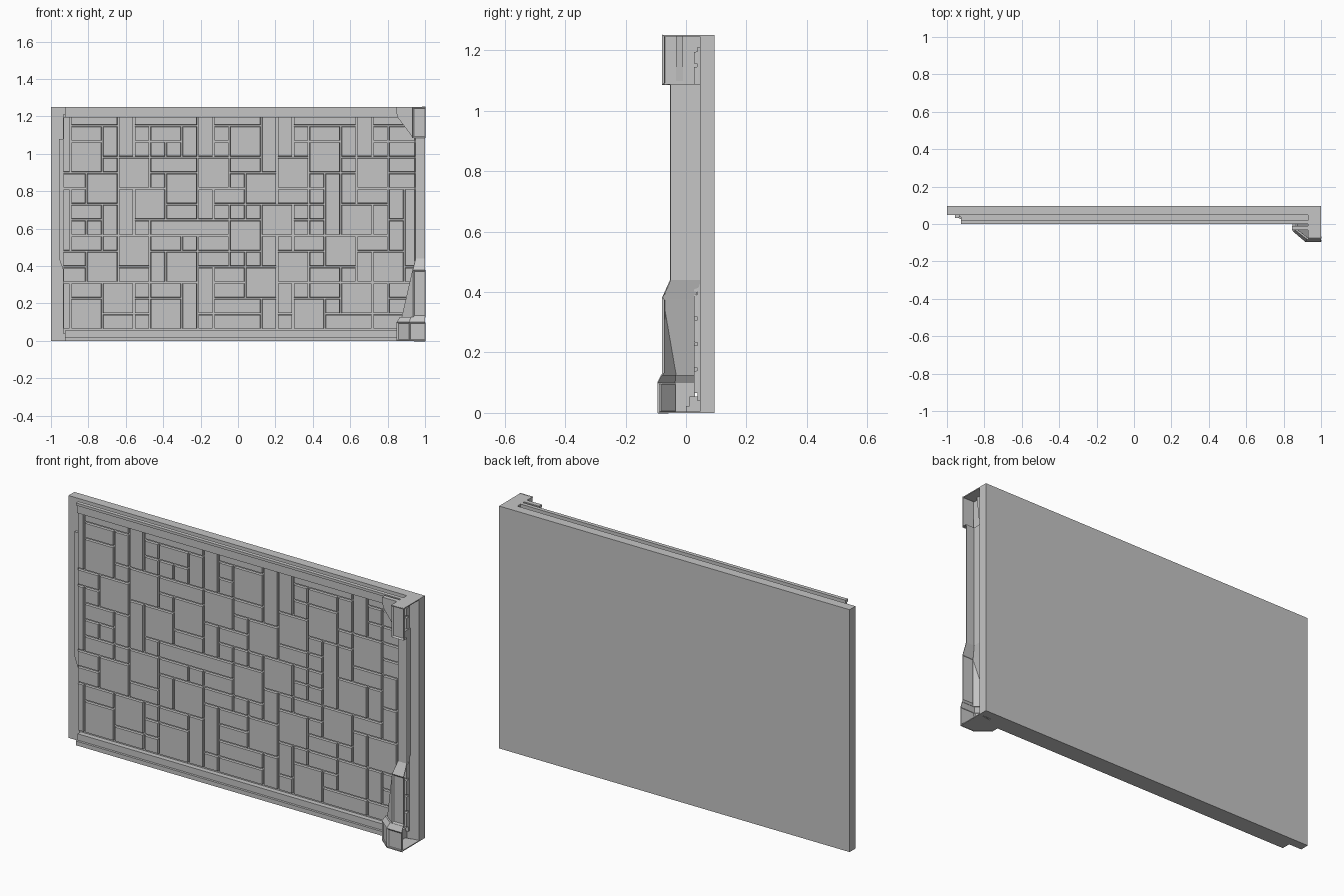
import bpy, bmesh
from mathutils import Vector

if "Cube" in bpy.data.objects:
    bpy.data.objects.remove(bpy.data.objects["Cube"], do_unlink=True)

grey = bpy.data.materials.new("concrete_grey")
grey.use_nodes = True
colour = (0.56, 0.56, 0.56, 1)
grey.diffuse_color = colour
grey.node_tree.nodes["Principled BSDF"].inputs["Base Color"].default_value = colour


def finish(name, bm):
    mesh = bpy.data.meshes.new(name)
    bm.to_mesh(mesh)
    bm.free()
    mesh.materials.append(grey)
    obj = bpy.data.objects.new(name, mesh)
    bpy.context.collection.objects.link(obj)
    return obj


def add_box(bm, lo, hi, taper=0):
    """Box between two corners; taper shrinks its front face."""
    lo, hi = Vector(lo), Vector(hi)
    mid, size = (lo + hi) / 2, hi - lo
    for v in bmesh.ops.create_cube(bm, size=1)["verts"]:
        side = v.co.copy()
        v.co = mid + side * size
        if side.y < 0:
            v.co.x -= taper * 2 * side.x
            v.co.z -= taper * 2 * side.z


def box(name, lo, hi):
    bm = bmesh.new()
    add_box(bm, lo, hi)
    finish(name, bm)


def hull(name, points):
    """Faceted convex solid."""
    bm = bmesh.new()
    for p in points:
        bm.verts.new(p)
    bmesh.ops.convex_hull(bm, input=list(bm.verts))
    bmesh.ops.dissolve_limit(bm, angle_limit=0.02, verts=list(bm.verts), edges=list(bm.edges))
    bmesh.ops.recalc_face_normals(bm, faces=bm.faces)
    finish(name, bm)


# Wall slab and recessed backing behind the tiles
box("wall_slab", (-1, 0.047, 0), (1, 0.095, 1.25))
box("tile_backing", (-0.935, 0.038, 0.04), (0.945, 0.05, 1.21))

# Tile shapes in grid cells: columns wide, rows high
shapes = {"s": (1, 1), "w": (2, 1), "l": (3, 1), "x": (4, 1), "f": (5, 1),
          "t": (1, 2), "p": (1, 3), "c": (1, 4), "m": (1, 5), "b": (2, 2)}

# Laying order: each tile goes into the first free cell, row by row from the top
courses = ["clpxplcpxpl", "wtswtsbswtsw", "bsssssbsw", "sblbwbsbw", "wbsbsbsctw",
           "cspbtwwswtm", "wtwsssbssbt", "sssfbsst", "wsbwswtswbw", "wbtbwssbstb",
           "wwpwbwss", "pwbswpwtswbtw", "bsbltbsw", "wsslslws"]
cols, rows = 23, len(courses)
xs = [-0.938] + [-0.896 + 0.085 * i for i in range(cols - 1)] + [0.95]
zs = [1.2] + [1.15 - 0.0838 * i for i in range(rows)]

bm = bmesh.new()
used = set()
gap = 0.004
for r, course in enumerate(courses):
    for tile in course:
        wide, high = shapes[tile]
        c = next(i for i in range(cols) if (r, i) not in used)
        used |= {(r + j, c + i) for j in range(high) for i in range(wide)}
        add_box(bm, (xs[c] + gap, 0.026, zs[r + high] + gap),
                (xs[c + wide] - gap, 0.042, zs[r] - gap), 0.002)
finish("wall_tiles", bm)

# Rails: the upper one stands off the slab, leaving a slot
box("top_rail", (-0.925, 0.008, 1.195), (0.93, 0.02, 1.24))
box("top_rail_lip", (-0.925, 0, 1.237), (0.93, 0.02, 1.25))
box("top_rail_step", (-0.925, 0.018, 1.195), (0.93, 0.042, 1.215))
box("bottom_rail", (-0.925, 0.012, 0), (0.93, 0.05, 0.055))
box("bottom_rail_lip", (-0.925, 0, 0), (0.93, 0.02, 0.022))

# Mating strip on the right edge
hull("side_strip", [(x, y, z) for y in (0.033, 0.05)
                    for x, z in ((-0.957, 1.08), (-0.935, 1.08), (-0.957, 0.44), (-0.935, 0.38))])

# Hollow column on the left edge, open outwards: foot, buttress, shaft, capital
# Each section gives height, back depth, side corner and front corner
foot = ((0.848, -0.038), (0.915, -0.095))
sections = [(0, 0.03, *foot), (0.1, 0.03, *foot),
            (0.127, 0.03, (0.865, -0.035), (0.925, -0.082)),
            (0.127, 0.03, (0.875, -0.033), (0.935, -0.08)),
            (0.38, 0.03, (0.933, -0.078), (0.935, -0.08)),
            (0.44, 0.05, (0.948, -0.05), (0.95, -0.053)),
            (1.085, 0.05, (0.948, -0.05), (0.95, -0.053)),
            (1.085, 0.05, (0.93, -0.078), (0.932, -0.08)),
            (1.25, 0.05, (0.93, -0.078), (0.932, -0.08))]
bm = bmesh.new()
rings = [[bm.verts.new((x, y, z)) for x, y in ((side[0], back), side, front, (1, front[1]))]
         for z, back, side, front in sections]
strips = [[bm.faces.new((a[j], a[j + 1], b[j + 1], b[j])) for j in range(3)]
          for a, b in zip(rings, rings[1:])]
bm.normal_update()

# Sunken panels that run off the open edge
for panel in (strips[0][1], strips[0][2], strips[3][2], strips[7][2]):
    bmesh.ops.inset_individual(bm, faces=[panel], thickness=0.011, depth=-0.006)
    for v in panel.verts:
        if v.co.x > 0.98:
            v.co.x = 1
shell = finish("corner_column", bm).modifiers.new("thickness", "SOLIDIFY")
shell.thickness = 0.004
shell.offset = -1

# Closing plates of the hollow column
box("column_top", (0.93, -0.08, 1.245), (1, 0.05, 1.25))
hull("column_floor", [(x, y, z) for z in (0, 0.005)
                      for x, y in (*foot, (0.848, 0.02), (1, -0.095), (1, 0.05))])

# Bracket beside the capital
hull("capital_bracket", [(x, y, z) for y in (-0.033, -0.01)
                         for x, z in ((0.845, 1.25), (0.85, 1.2), (0.932, 1.09), (0.95, 1.25))])
